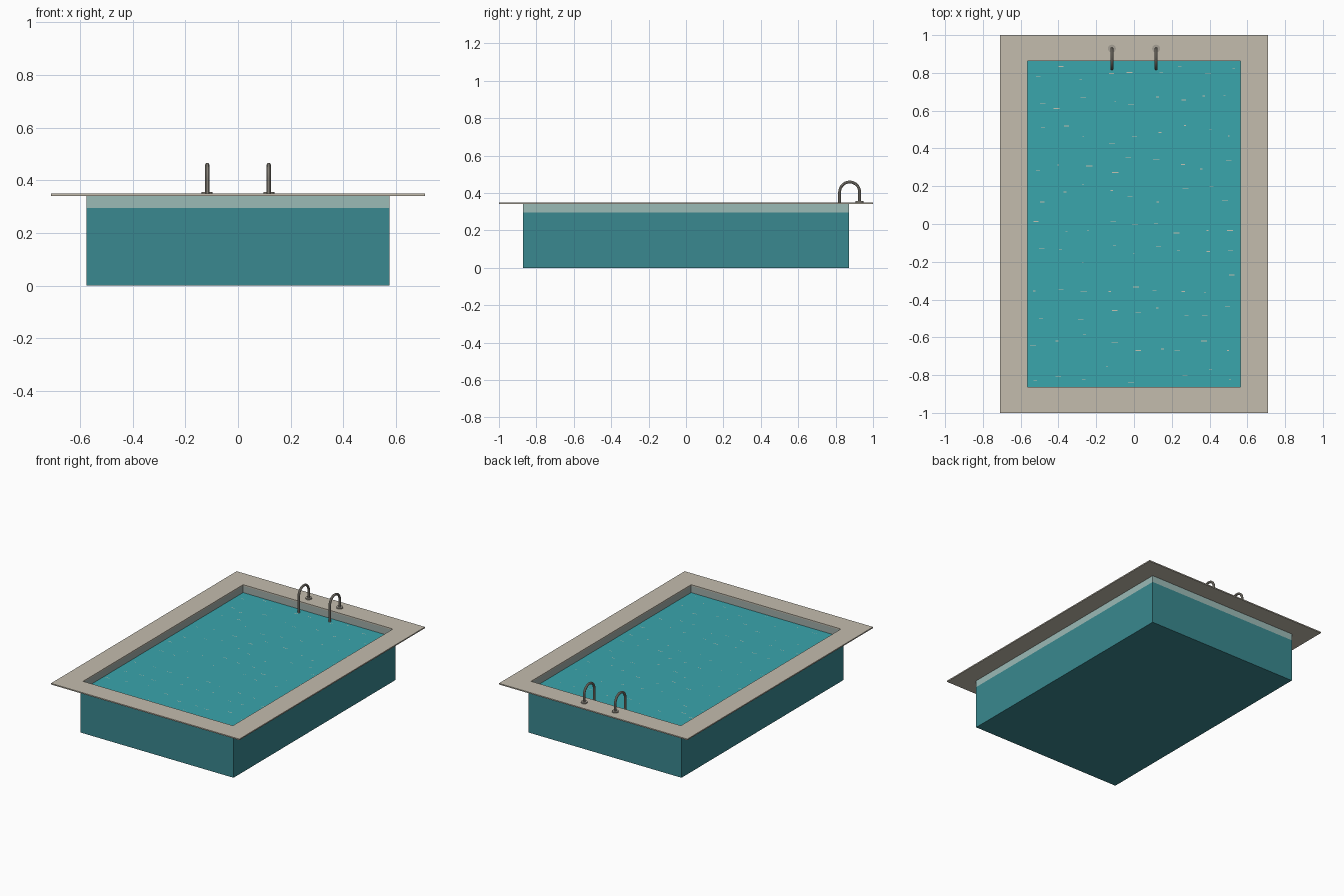
import bpy, bmesh, math, random
from mathutils import Matrix

cube = bpy.data.objects.get("Cube")
if cube:
    bpy.data.objects.remove(cube, do_unlink=True)


def material(name, *rgb):
    color = [(c / 255) ** 2.2 for c in rgb] + [1.0]
    mat = bpy.data.materials.new(name)
    mat.use_nodes = True
    mat.diffuse_color = color
    mat.node_tree.nodes["Principled BSDF"].inputs["Base Color"].default_value = color
    return mat


water_mat = material("water turquoise", 60, 164, 171)
wall_mat = material("wall teal", 60, 135, 142)
band_mat = material("pale tile", 154, 185, 181)
lining_mat = material("grey lining", 160, 172, 167)
stone_mat = material("deck stone", 194, 187, 172)
steel_mat = material("rail steel", 165, 159, 148)
fleck_mat = material("ripple highlight", 194, 195, 178)


def finish(name, bm, *mats):
    mesh = bpy.data.meshes.new(name)
    bm.to_mesh(mesh)
    bm.free()
    for mat in mats:
        mesh.materials.append(mat)
    obj = bpy.data.objects.new(name, mesh)
    bpy.context.collection.objects.link(obj)
    return obj


def rectangle(bm, hx, hy, z):
    return [bm.verts.new((sx * hx, sy * hy, z))
            for sx, sy in ((-1, -1), (1, -1), (1, 1), (-1, 1))]


def frame(name, outer, inner, z0, z1, *mats):
    """Rectangular ring; a second material goes on the inward faces."""
    bm = bmesh.new()
    loops = [rectangle(bm, *size, z) for size, z in
             ((outer, z0), (outer, z1), (inner, z1), (inner, z0))]
    for k in range(4):
        a, b = loops[k], loops[(k + 1) % 4]
        for i in range(4):
            j = (i + 1) % 4
            face = bm.faces.new((a[i], a[j], b[j], b[i]))
            if k == 2 and len(mats) > 1:
                face.material_index = 1
    bmesh.ops.recalc_face_normals(bm, faces=bm.faces)
    return finish(name, bm, *mats)


OUTER, OPENING, DECK = (0.576, 0.871), (0.565, 0.862), (0.71, 1.0)
WATER_Z, RIM_Z, TOP_Z = 0.295, 0.341, 0.349

# Basin body: open box, its top closed by the water
bm = bmesh.new()
low, high = rectangle(bm, *OUTER, 0), rectangle(bm, *OUTER, WATER_Z)
bm.faces.new(low[::-1])
for i in range(4):
    j = (i + 1) % 4
    bm.faces.new((low[i], low[j], high[j], high[i]))
finish("basin", bm, wall_mat)

bm = bmesh.new()
bm.faces.new(rectangle(bm, *OUTER, WATER_Z))
finish("water_surface", bm, water_mat)

# Tile band above the waterline and the stone deck
frame("tile_band", OUTER, OPENING, WATER_Z, RIM_Z, band_mat, lining_mat)
frame("deck", DECK, OPENING, RIM_Z, TOP_Z, stone_mat)

# Small ripple highlights scattered over the water
random.seed(4)
bm = bmesh.new()
for col in range(9):
    for row in range(11):
        x = (col - 4) * 0.127 + random.uniform(-0.03, 0.03)
        y = (row - 5) * 0.158 + random.uniform(-0.05, 0.05)
        length, width = random.uniform(0.008, 0.034), random.uniform(0.002, 0.005)
        bmesh.ops.create_grid(
            bm, x_segments=1, y_segments=1, size=0.5,
            matrix=Matrix.Translation((x, y, WATER_Z + 0.0015))
            @ Matrix.Diagonal((length, width, 1, 1)))
finish("ripples", bm, fleck_mat)

# Pair of arched grab rails with deck flanges
MID_Y, BEND, BEND_Z = 0.875, 0.0535, 0.405
for side, x in (("left", 0.117), ("right", -0.117)):
    points = [(x, MID_Y - BEND, WATER_Z)]
    for i in range(17):
        a = math.pi * (1 - i / 16)
        points.append((x, MID_Y + BEND * math.cos(a), BEND_Z + BEND * math.sin(a)))
    points.append((x, MID_Y + BEND, TOP_Z))
    curve = bpy.data.curves.new(side + "_rail", "CURVE")
    curve.dimensions = "3D"
    curve.bevel_depth = 0.008
    curve.bevel_resolution = 3
    curve.use_fill_caps = True
    spline = curve.splines.new("POLY")
    spline.points.add(len(points) - 1)
    for point, co in zip(spline.points, points):
        point.co = (*co, 1)
    curve.materials.append(steel_mat)
    rail = bpy.data.objects.new(side + "_rail", curve)
    bpy.context.collection.objects.link(rail)
    bpy.ops.object.select_all(action="DESELECT")
    rail.select_set(True)
    bpy.context.view_layer.objects.active = rail
    bpy.ops.object.convert(target="MESH")
    bpy.ops.object.shade_smooth_by_angle()

    bpy.ops.mesh.primitive_cylinder_add(
        vertices=20, radius=0.021, depth=0.007,
        location=(x, MID_Y + BEND, TOP_Z + 0.0035))
    flange = bpy.context.object
    flange.name = side + "_rail_flange"
    flange.data.materials.append(steel_mat)
    bpy.ops.object.shade_smooth_by_angle()
